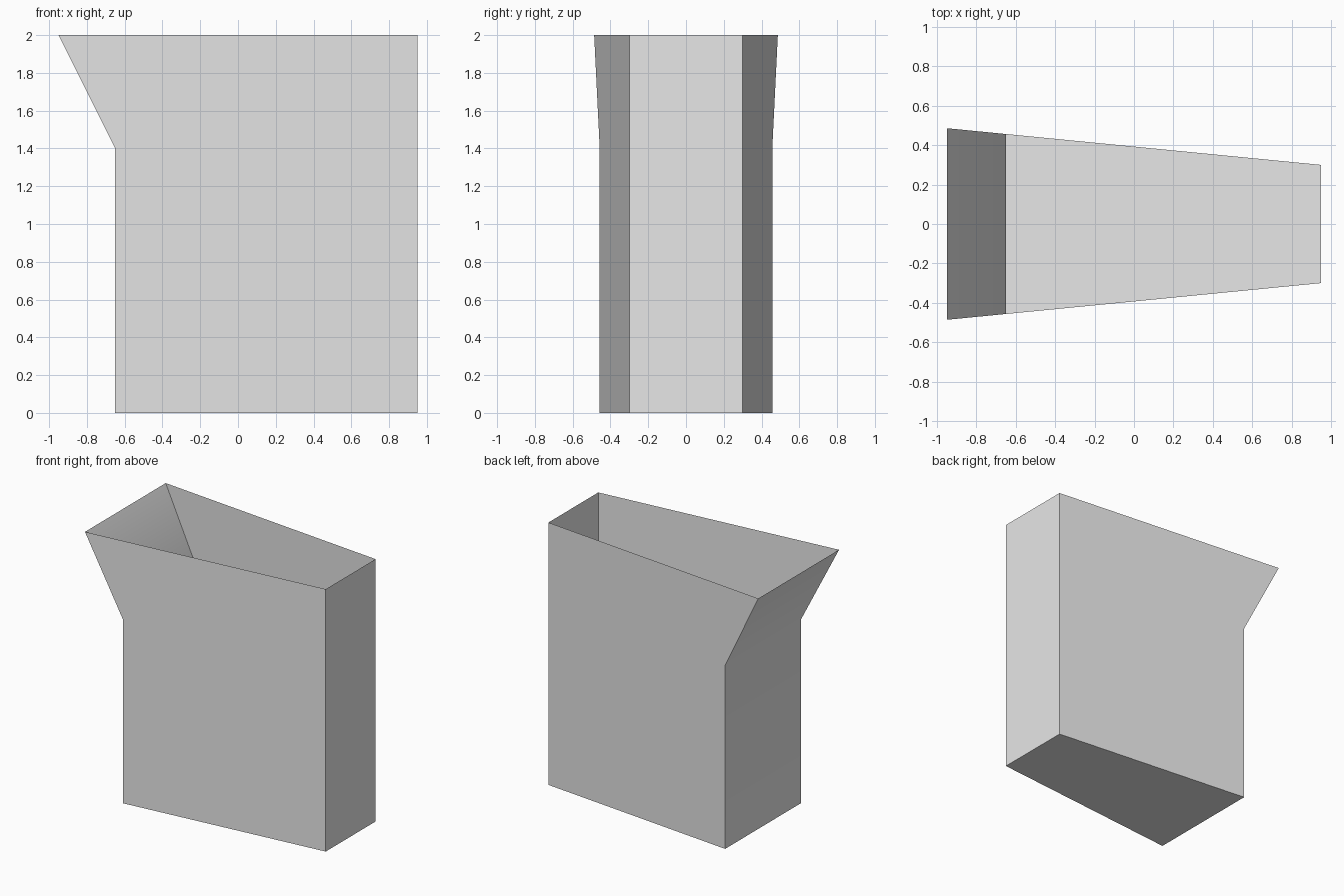
import bpy, bmesh, math

cube = bpy.data.objects.get("Cube")
if cube:
    bpy.data.objects.remove(cube, do_unlink=True)

# Plain grey material
grey = bpy.data.materials.new("light_grey")
grey.use_nodes = True
color = (0.8, 0.8, 0.8, 1.0)
grey.diffuse_color = color
grey.node_tree.nodes["Principled BSDF"].inputs["Base Color"].default_value = color


def half_width(x):
    """Half depth of the container, tapering towards +x."""
    return 0.3 + (0.95 - x) * 0.098


# Side outline: spout tip, spout base, bottom corners, narrow end top
outline = [(-0.95, 2), (-0.65, 1.4), (-0.65, 0), (0.95, 0), (0.95, 2)]

bm = bmesh.new()
front = [bm.verts.new((x, -half_width(x), z)) for x, z in outline]
back = [bm.verts.new((x, half_width(x), z)) for x, z in outline]

# Flat side walls
bm.faces.new(front)
bm.faces.new(back[::-1])

# Spout, wide end, floor and narrow end; the top stays open
for i in range(len(outline) - 1):
    bm.faces.new((front[i + 1], front[i], back[i], back[i + 1]))

mesh = bpy.data.meshes.new("open_container")
bm.to_mesh(mesh)
bm.free()
mesh.materials.append(grey)
container = bpy.data.objects.new("open_container", mesh)
bpy.context.collection.objects.link(container)

# Soft bend at the spout, sharp corners elsewhere
bpy.ops.object.select_all(action="DESELECT")
container.select_set(True)
bpy.context.view_layer.objects.active = container
bpy.ops.object.shade_smooth_by_angle(angle=math.radians(30))
